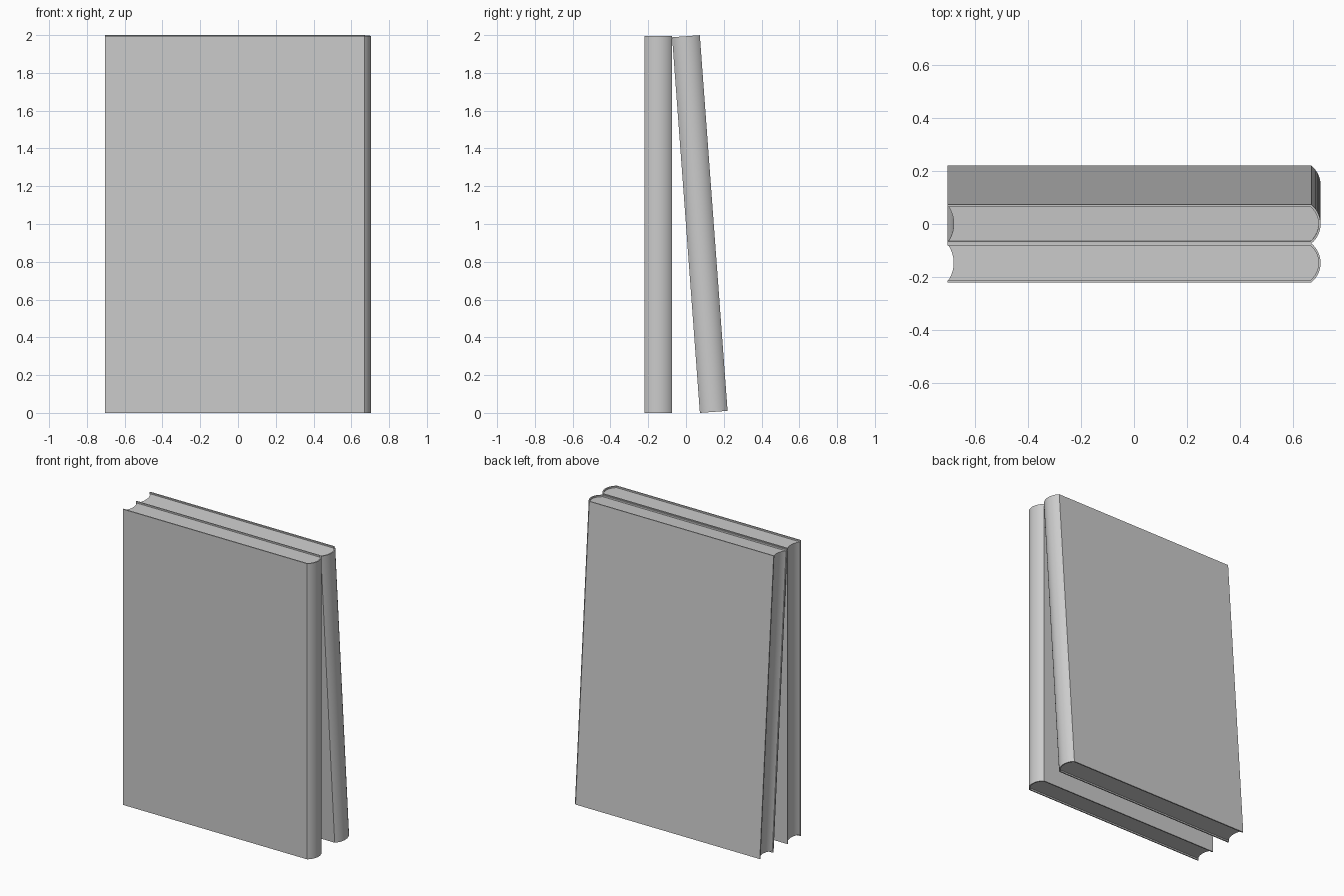
import bpy, bmesh, math

if "Cube" in bpy.data.objects:
    bpy.data.objects.remove(bpy.data.objects["Cube"])

H, T, C = 1.994, 0.147, 0.008      # book height, thickness, cover board thickness
X0, X1, BULGE = -0.705, 0.67, 0.035
RECESS = 0.01


def arc(x, y0, y1, sag, n=14):
    """Points of a circular arc from (x, y0) to (x, y1) bulging by sag in +x."""
    h = (y1 - y0) / 2
    r = (h * h + sag * sag) / (2 * sag)
    half = math.asin(h / r)
    cx, cy = x + sag - r, (y0 + y1) / 2
    return [(cx + r * math.cos(t), cy + r * math.sin(t))
            for t in (-half + 2 * half * i / n for i in range(n + 1))]


def extrude(name, pts, z0, z1, parent):
    bm = bmesh.new()
    face = bm.faces.new([bm.verts.new((x, y, z0)) for x, y in pts])
    new = bmesh.ops.extrude_face_region(bm, geom=[face])["geom"]
    bmesh.ops.translate(bm, vec=(0, 0, z1 - z0),
                        verts=[v for v in new if isinstance(v, bmesh.types.BMVert)])
    bmesh.ops.recalc_face_normals(bm, faces=bm.faces)
    me = bpy.data.meshes.new(name)
    bm.to_mesh(me)
    bm.free()
    ob = bpy.data.objects.new(name, me)
    bpy.context.collection.objects.link(ob)
    ob.parent = parent
    bpy.ops.object.select_all(action='DESELECT')
    ob.select_set(True)
    bpy.context.view_layer.objects.active = ob
    bpy.ops.object.shade_smooth_by_angle(angle=math.radians(30))
    return ob


def book(name, y, lean):
    root = bpy.data.objects.new(name, None)
    bpy.context.collection.objects.link(root)
    root.location = (0, y, 0)
    root.rotation_euler = (lean, 0, 0)
    # Cover: two boards joined by a rounded spine
    outer = arc(X1, 0, T, BULGE)
    inner = arc(X1 - 0.004, C, T - C, BULGE - 0.004)
    cover = [(X0, 0)] + outer + [(X0, T), (X0, T - C)] + inner[::-1] + [(X0, C)]
    extrude(name + "_cover", cover, 0, H, root)
    # Page block: rounded back, hollow fore edge
    hollow = arc(X0 + 0.004, C, T - C, 0.02)
    extrude(name + "_pages", inner + hollow[::-1], RECESS, H - RECESS, root)


book("upright_book", -1.5 * T, 0)
book("leaning_book", 0.5 * T, math.asin(T / H))
